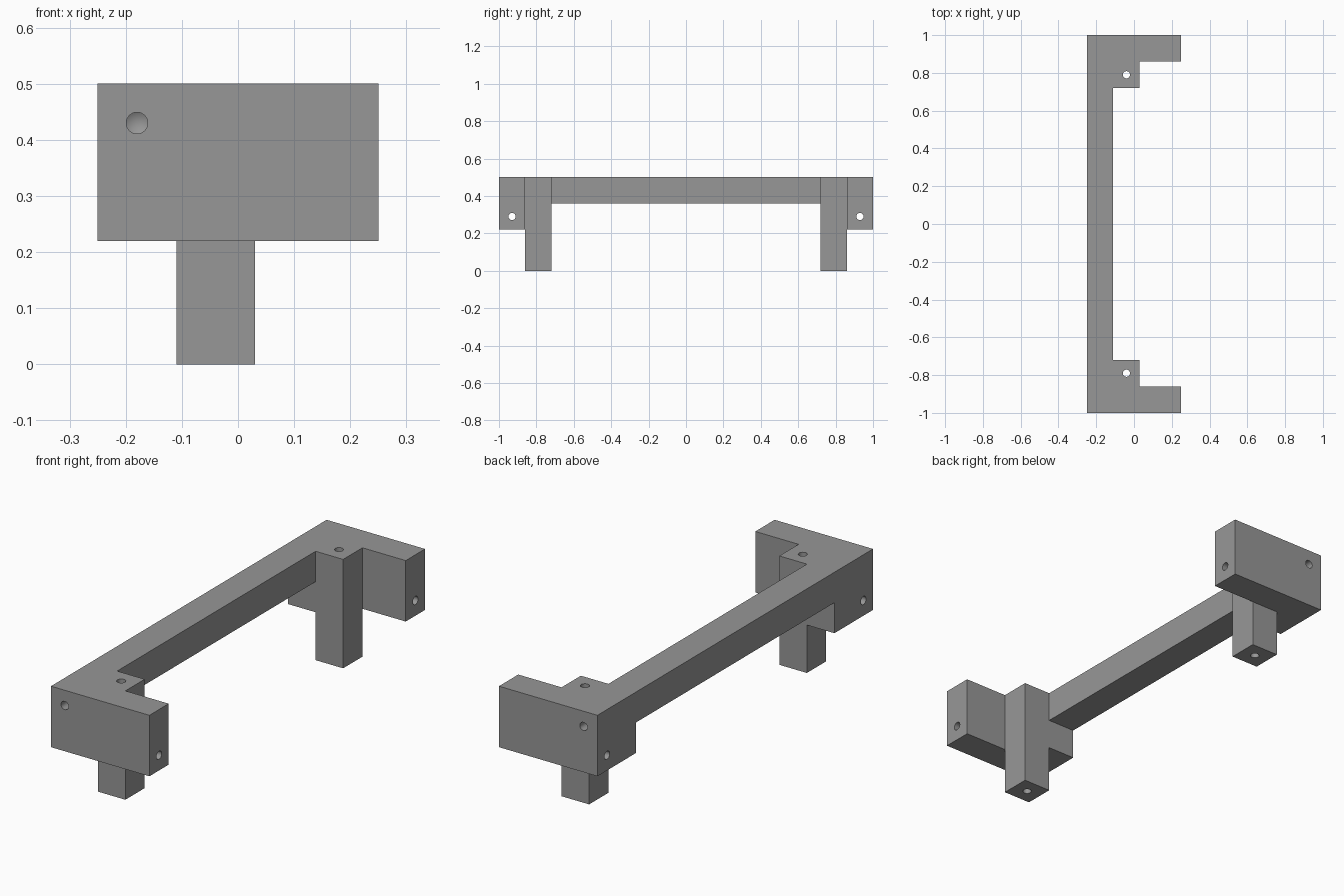
import bpy, bmesh, math
from mathutils import Matrix, Vector

if "Cube" in bpy.data.objects:
    bpy.data.objects.remove(bpy.data.objects["Cube"])

grey = bpy.data.materials.new("plain grey")
grey.diffuse_color = (0.31, 0.31, 0.31, 1)
grey.use_nodes = True
grey.node_tree.nodes["Principled BSDF"].inputs["Base Color"].default_value = grey.diffuse_color


def make(name, bm):
    bmesh.ops.recalc_face_normals(bm, faces=bm.faces)
    mesh = bpy.data.meshes.new(name)
    bm.to_mesh(mesh)
    bm.free()
    mesh.materials.append(grey)
    ob = bpy.data.objects.new(name, mesh)
    bpy.context.collection.objects.link(ob)
    return ob


def box(name, lo, hi):
    lo, hi = Vector(lo), Vector(hi)
    bm = bmesh.new()
    bmesh.ops.create_cube(bm, size=1, matrix=Matrix.Translation((lo + hi) / 2)
                          @ Matrix.Diagonal((*(hi - lo), 1)))
    return make(name, bm)


def drill(name, start, direction, length, radius, tip=0.0):
    """Round cutter running from start, with an optional conical tip."""
    bm = bmesh.new()
    bmesh.ops.create_cone(bm, cap_ends=True, segments=32, radius1=radius,
                          radius2=radius, depth=length,
                          matrix=Matrix.Translation((0, 0, length / 2)))
    if tip:
        end = max(bm.faces, key=lambda f: f.calc_center_median().z)
        apex = bmesh.ops.poke(bm, faces=[end])["verts"][0]
        apex.co.z += tip
    turn = Vector((0, 0, 1)).rotation_difference(Vector(direction)).to_matrix().to_4x4()
    bm.transform(Matrix.Translation(start) @ turn)
    return make(name, bm)


# Frame: bracket outline seen from above, mirrored front to back, extruded upward
half = [(-0.11, 0.72), (0.03, 0.72), (0.03, 0.86), (0.25, 0.86), (0.25, 1), (-0.25, 1)]
outline = half + [(x, -y) for x, y in reversed(half)]
bm = bmesh.new()
base = bm.faces.new([bm.verts.new((x, y, 0)) for x, y in outline])
top = bmesh.ops.extrude_face_region(bm, geom=[base])["geom"]
bmesh.ops.translate(bm, vec=(0, 0, 0.5), verts=[v for v in top if isinstance(v, bmesh.types.BMVert)])
frame = make("bracket_frame", bm)

# Undercuts that leave the rail, the corner blocks and the legs
cutters = [box("corner_undercut", (-0.4, -1.2, -0.2), (-0.11, 1.2, 0.22)),
           box("rail_undercut", (-0.4, -0.72, -0.2), (-0.11, 0.72, 0.36))]
for s in (-1, 1):
    ys = sorted((s * 0.86, s * 1.2))
    cutters += [
        box("end_plate_undercut", (-0.4, ys[0], -0.2), (0.4, ys[1], 0.22)),
        # Through holes in end plate and leg, blind hole into the rail end
        drill("plate_hole", (-0.4, s * 0.93, 0.29), (1, 0, 0), 0.8, 0.019),
        drill("leg_hole", (-0.04, s * 0.79, -0.2), (0, 0, 1), 0.9, 0.019),
        drill("rail_hole", (-0.18, s * 1.1, 0.43), (0, -s, 0), 0.4, 0.019, 0.011),
    ]

for cutter in cutters:
    cutter.hide_render = True
    mod = frame.modifiers.new(cutter.name, "BOOLEAN")
    mod.operation, mod.solver, mod.object = "DIFFERENCE", "EXACT", cutter

# Bake the cuts and remove the cutters
baked = bpy.data.meshes.new_from_object(frame.evaluated_get(bpy.context.evaluated_depsgraph_get()))
frame.modifiers.clear()
frame.data = baked
for cutter in cutters:
    bpy.data.objects.remove(cutter)

bpy.context.view_layer.objects.active = frame
frame.select_set(True)
bpy.ops.object.shade_smooth_by_angle(angle=math.radians(30))
